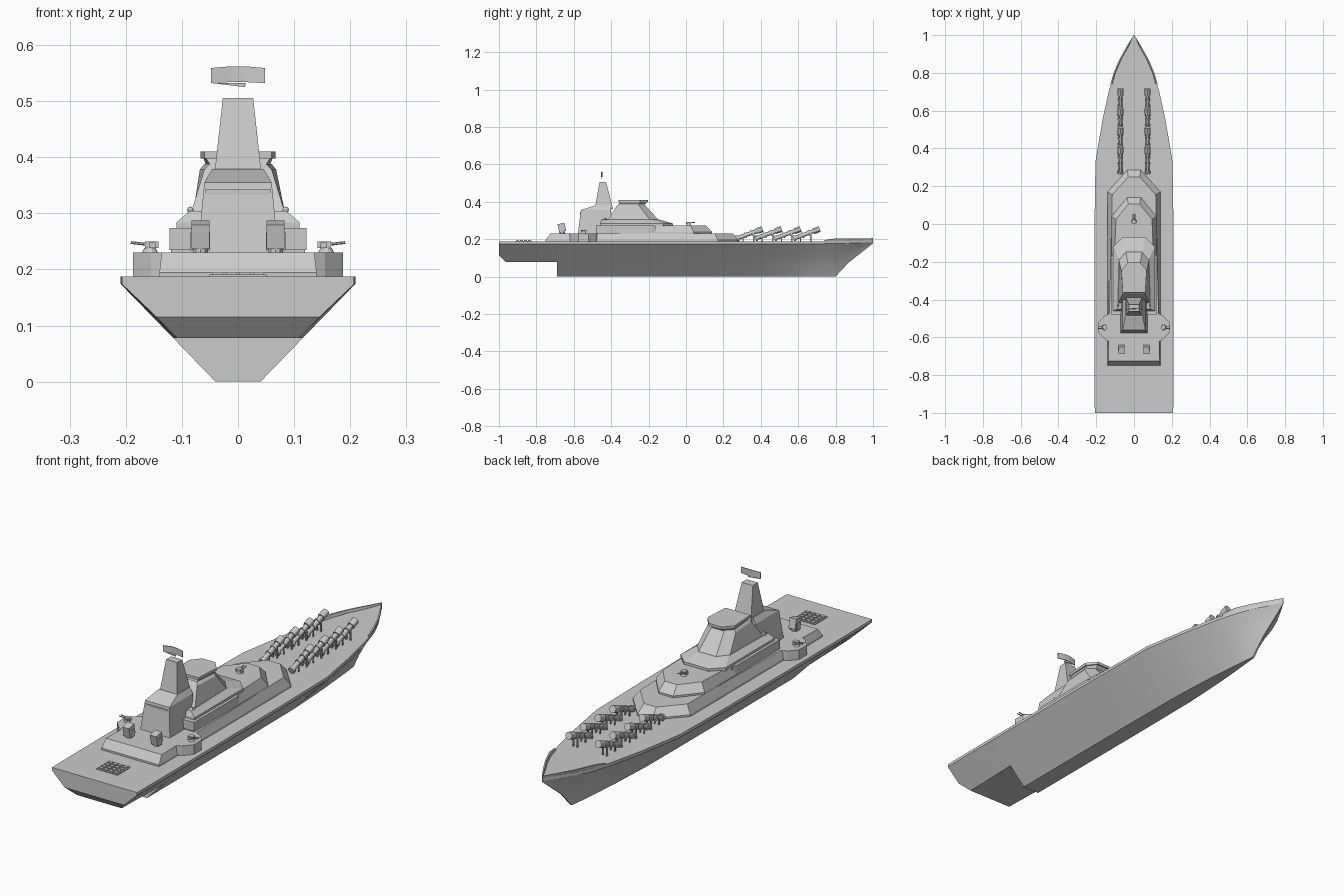
import bpy, bmesh, math
from mathutils import Matrix, Vector

if "Cube" in bpy.data.objects:
    bpy.data.objects.remove(bpy.data.objects["Cube"])


def finish(bm, name, smooth=False):
    bmesh.ops.recalc_face_normals(bm, faces=bm.faces)
    me = bpy.data.meshes.new(name)
    bm.to_mesh(me)
    bm.free()
    ob = bpy.data.objects.new(name, me)
    bpy.context.collection.objects.link(ob)
    if smooth:
        bpy.ops.object.select_all(action='DESELECT')
        ob.select_set(True)
        bpy.context.view_layer.objects.active = ob
        bpy.ops.object.shade_smooth_by_angle(angle=math.radians(30))
    return ob


def skin(bm, rings):
    """Closed loft through rings of points, capped at both ends."""
    vs = [[bm.verts.new(p) for p in r] for r in rings]
    n = len(vs[0])
    for a, b in zip(vs, vs[1:]):
        for i in range(n):
            j = (i + 1) % n
            bm.faces.new((a[i], a[j], b[j], b[i]))
    bm.faces.new(vs[0])
    bm.faces.new(vs[-1])


def tier(name, layers):
    """Symmetric block from (z, half outline) layers."""
    bm = bmesh.new()
    skin(bm, [[(x, y, z) for x, y in h] + [(-x, y, z) for x, y in reversed(h)]
              for z, h in layers])
    return finish(bm, name)


def box(bm, c, s, rot=Matrix.Identity(4)):
    m = Matrix.Translation(c) @ rot @ Matrix.Diagonal((*s, 1))
    bmesh.ops.create_cube(bm, size=1, matrix=m)


def rod(bm, a, b, r, r2=None, seg=10):
    a, b = Vector(a), Vector(b)
    d = b - a
    m = Matrix.Translation((a + b) / 2) @ d.to_track_quat('Z', 'Y').to_matrix().to_4x4()
    bmesh.ops.create_cone(bm, cap_ends=True, segments=seg, radius1=r,
                          radius2=r if r2 is None else r2, depth=d.length, matrix=m)


# Hull: stations of y, deck half width, bottom z, bottom half width, deck z
stations = [(-1, .207, .115, .145, .187), (-.965, .208, .078, .108, .187),
            (-.69, .209, .078, .115, .187), (-.69, .209, 0, .04, .187),
            (0, .209, 0, .04, .187), (.33, .204, 0, .038, .187),
            (.55, .167, 0, .027, .187), (.7, .134, 0, .014, .188),
            (.8, .105, 0, .004, .189), (.87, .075, .075, .003, .191),
            (.94, .036, .13, .002, .193), (1, .002, .178, .001, .196)]
rings = []
for y, w, zb, b, zd in stations:
    flare = .08 * max(0, min(1, (y - .3) / .5))
    half = []
    for t in (0, .33, .67, 1):
        x = b + (w - b) * (t - flare * 4 * t * (1 - t))
        half.append((x, y, zb + (zd - .013 - zb) * t))
    half.append((w, y, zd))
    rings.append(half + [(-x, yy, z) for x, yy, z in reversed(half)])
bm = bmesh.new()
skin(bm, rings)
finish(bm, "hull", True)

# Bow bulwarks, rising from the deck edge towards the stem
bm = bmesh.new()
rail = [(.74, .121, .188, .195), (.8, .104, .188, .204), (.87, .074, .19, .204),
        (.94, .035, .192, .204), (1, .002, .194, .205)]
for s in (-1, 1):
    skin(bm, [[(s * w, y, z0), (s * (w + .004 * (y < .99)), y, z1),
               (s * max(w - .003, 0), y, z1), (s * max(w - .006, 0), y, z0)]
              for y, w, z0, z1 in rail])
finish(bm, "bow_bulwarks")

# Stepped superstructure
tier("lower_deckhouse", [
    (.186, [(.14, -.75), (.14, .17), (.036, .285)]),
    (.195, [(.14, -.75), (.14, .17), (.036, .285)]),
    (.23, [(.136, -.725), (.115, .155), (.03, .25)])])
tier("middle_deckhouse", [
    (.228, [(.119, -.475), (.119, .04), (.036, .14)]),
    (.238, [(.119, -.475), (.119, .04), (.036, .14)]),
    (.273, [(.117, -.475), (.095, .025), (.03, .105)])])
tier("side_walkway", [
    (.235, [(.122, -.48), (.122, -.18), (.115, -.16)]),
    (.274, [(.122, -.48), (.122, -.18), (.115, -.16)])])
tier("bridge_base", [
    (.27, [(.11, -.46), (.11, -.12), (.06, -.07)]),
    (.284, [(.11, -.46), (.11, -.12), (.06, -.07)]),
    (.304, [(.086, -.45), (.08, -.185), (.043, -.14)])])
tier("bridge_tower", [
    (.30, [(.084, -.42), (.08, -.19), (.043, -.145)]),
    (.378, [(.06, -.37), (.068, -.25), (.032, -.215)]),
    (.388, [(.05, -.36), (.06, -.25), (.028, -.222)])])
tier("bridge_windows", [
    (.384, [(.048, -.36), (.056, -.25), (.026, -.222)]),
    (.399, [(.058, -.355), (.062, -.245), (.03, -.208)])])
tier("bridge_roof", [
    (.398, [(.06, -.362), (.067, -.245), (.032, -.203)]),
    (.410, [(.06, -.362), (.067, -.245), (.032, -.203)])])

# Mast with stepped base
tier("mast_base", [
    (.229, [(.072, -.578), (.072, -.41)]),
    (.355, [(.06, -.562), (.06, -.40)]),
    (.379, [(.046, -.49), (.046, -.40)])])
tier("mast", [(.36, [(.043, -.488), (.043, -.39)]),
              (.506, [(.027, -.462), (.027, -.427)])])
tier("exhaust_hood", [(.333, [(.058, -.567), (.04, -.56)]),
                      (.343, [(.058, -.567), (.04, -.558)])])

# Radar panel: thin, slightly bent plate above the mast
bm = bmesh.new()
skin(bm, [[(x, y, z0), (x, y + .003, z0), (x, y + .003, z1), (x, y, z1)]
          for x, y, z0, z1 in [(-.048, -.455, .532, .559), (-.012, -.449, .534, .562),
                               (.012, -.449, .534, .562), (.048, -.455, .532, .559)]])
skin(bm, [[(-.046, -.453, .532), (.012, -.453, .525), (.014, -.453, .532)],
          [(-.046, -.449, .532), (.012, -.449, .525), (.014, -.449, .532)]])
finish(bm, "radar_panel")

# Sponsons beside the lower deckhouse, chamfered outward
bm = bmesh.new()
for s in (-1, 1):
    skin(bm, [[(s * .12, -.63, z), (s * .155, -.61, z), (s * .187, -.575, z),
               (s * .187, -.52, z), (s * .155, -.485, z), (s * .12, -.47, z)]
              for z in (.187, .23)])
finish(bm, "gun_sponsons")


# Small twin-barrel guns
def gun(name, loc, angle):
    bm = bmesh.new()
    rod(bm, (0, 0, 0), (0, 0, .008), .014, .01)
    box(bm, (0, -.003, .014), (.018, .024, .012))
    for x in (-.006, .006):
        rod(bm, (x, 0, .014), (x, .034, .018), .0025, seg=6)
        box(bm, (x * 2, -.004, .013), (.007, .012, .01))
    ob = finish(bm, name)
    ob.location = loc
    ob.rotation_euler.z = angle


gun("forward_gun", (0, .015, .272), 0)
gun("right_gun", (.157, -.547, .23), -math.pi / 2)
gun("left_gun", (-.157, -.547, .23), math.pi / 2)

# Box launchers on the aft deck
bm = bmesh.new()
tilt = Matrix.Rotation(math.radians(12), 4, 'X')
for s in (-1, 1):
    x = s * .067
    rod(bm, (x, -.662, .228), (x, -.662, .242), .014)
    box(bm, (x, -.664, .262), (.032, .038, .044), tilt)
    for k in (-1, 1):
        box(bm, (x + k * .016, -.662, .25), (.003, .022, .032))
finish(bm, "aft_launchers")

# Sensor domes beside the bridge
bm = bmesh.new()
for x in (-.085, .085):
    rod(bm, (x, -.43, .29), (x, -.43, .304), .004)
    bmesh.ops.create_uvsphere(bm, u_segments=10, v_segments=6, radius=.006,
                              matrix=Matrix.Translation((x, -.43, .306)))
finish(bm, "sensor_domes", True)

# Inclined launch tubes on the foredeck, four per side
bm = bmesh.new()
axis = Vector((0, math.cos(math.radians(20)), math.sin(math.radians(20))))
for s in (-1, 1):
    for i in range(4):
        base = Vector((s * .072, .268 + i * .102, .203))
        for a, b, r in [(0, .145, .011), (0, .012, .015), (.05, .058, .015),
                        (.085, .093, .015), (.115, .15, .016)]:
            rod(bm, base + axis * a, base + axis * b, r, seg=12)
        for t, w in ((.04, .006), (.1, .008)):
            p = base + axis * t
            for k in (-.01, .01):
                box(bm, (p.x + k, p.y, (p.z + .187) / 2), (.004, w, p.z - .187))
finish(bm, "launch_tubes", True)

# Hatch grid on the stern deck
bm = bmesh.new()
box(bm, (0, -.868, .188), (.102, .088, .006))
for i in range(4):
    for j in range(4):
        box(bm, (-.036 + i * .024, -.9 + j * .0213, .192), (.018, .015, .005))
finish(bm, "stern_hatch_grid")
